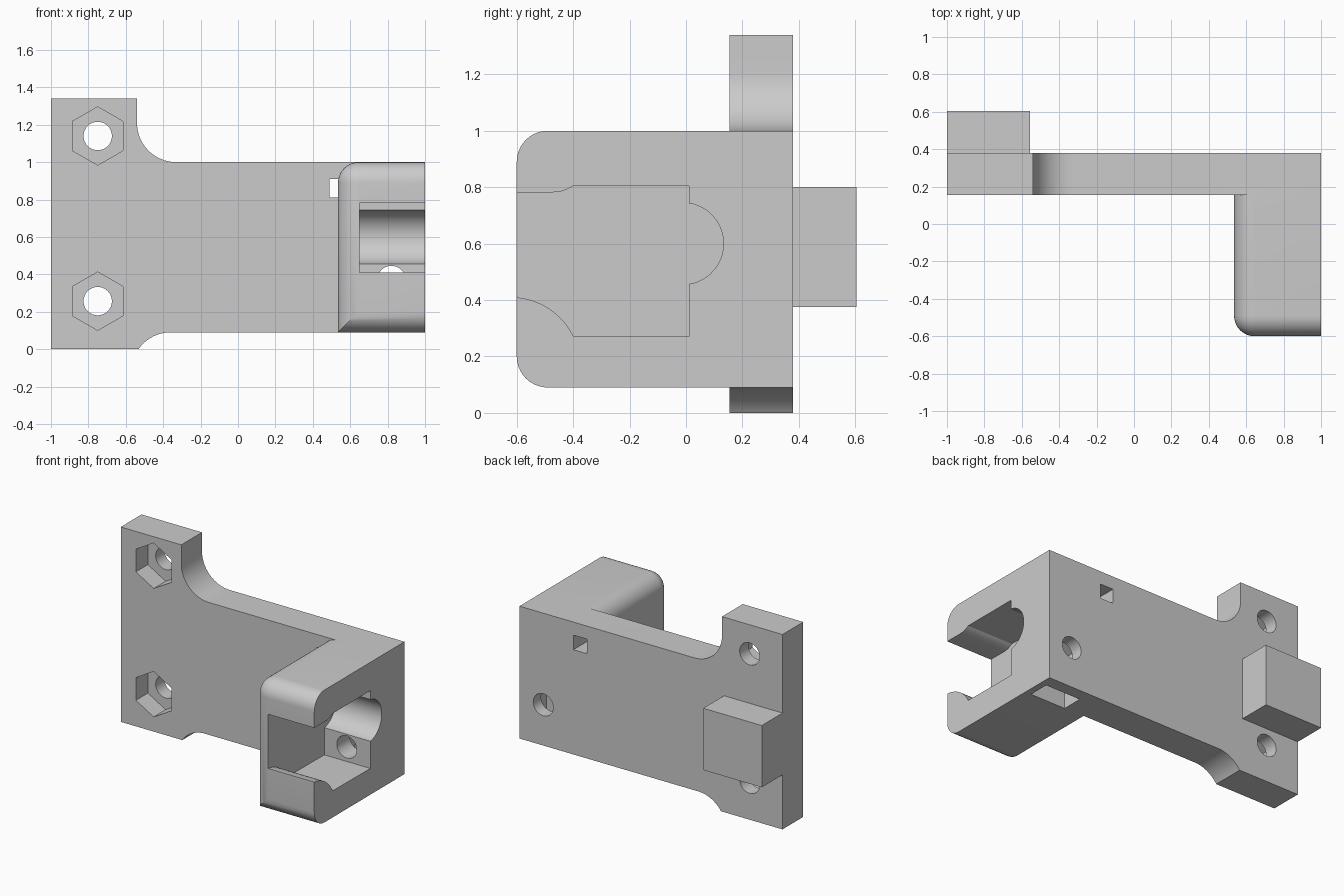
import bpy, bmesh
from math import cos, sin, radians
from mathutils import Vector

cube = bpy.data.objects.get("Cube")
if cube:
    bpy.data.objects.remove(cube, do_unlink=True)

grey = bpy.data.materials.new("plain grey")
grey.use_nodes = True
grey.diffuse_color = (0.6, 0.6, 0.6, 1)
grey.node_tree.nodes["Principled BSDF"].inputs["Base Color"].default_value = (0.6, 0.6, 0.6, 1)


def arc(cu, cv, r, a0, a1, n=16):
    """Points on an arc, angles in degrees."""
    angles = [radians(a0 + (a1 - a0) * i / n) for i in range(n + 1)]
    return [(cu + r * cos(a), cv + r * sin(a)) for a in angles]


def make_object(name, bm):
    bmesh.ops.recalc_face_normals(bm, faces=bm.faces[:])
    mesh = bpy.data.meshes.new(name)
    bm.to_mesh(mesh)
    bm.free()
    mesh.materials.append(grey)
    ob = bpy.data.objects.new(name, mesh)
    bpy.context.collection.objects.link(ob)
    return ob


def prism(name, points, axis, lo, hi):
    """Extrude a profile along y (points are x, z) or along x (points are y, z)."""
    bm = bmesh.new()
    place = (lambda u, v: (u, lo, v)) if axis == "y" else (lambda u, v: (lo, u, v))
    face = bm.faces.new([bm.verts.new(place(u, v)) for u, v in points])
    ext = bmesh.ops.extrude_face_region(bm, geom=[face])
    move = Vector((0, hi - lo, 0) if axis == "y" else (hi - lo, 0, 0))
    bmesh.ops.translate(bm, vec=move, verts=[g for g in ext["geom"] if isinstance(g, bmesh.types.BMVert)])
    return make_object(name, bm)


def box(name, x0, x1, y0, y1, z0, z1):
    return prism(name, [(x0, z0), (x1, z0), (x1, z1), (x0, z1)], "y", y0, y1)


def combine(target, other, operation):
    """Apply a boolean and remove the helper."""
    mod = target.modifiers.new(operation, "BOOLEAN")
    mod.operation = operation
    mod.solver = "EXACT"
    mod.object = other
    other.hide_render = True
    graph = bpy.context.evaluated_depsgraph_get()
    mesh = bpy.data.meshes.new_from_object(target.evaluated_get(graph))
    target.modifiers.clear()
    target.data = mesh
    bpy.data.objects.remove(other, do_unlink=True)


BACK, FRONT = 0.38, 0.155

# Mounting plate with concave shoulders
outline = [(-1, 0)] + arc(-0.36, -0.12, 0.21, 145.2, 90)
outline += [(1, 0.09), (1, 1)] + arc(-0.33, 1.21, 0.21, 270, 180) + [(-0.54, 1.34), (-1, 1.34)]
bracket = prism("bracket", outline, "y", FRONT, BACK)

# Holder block, rounded on the front edges and the inner top edge
block = box("holder_block", 0.535, 1, -0.6, 0.25, 0.09, 1)
bm = bmesh.new()
bm.from_mesh(block.data)
rounded = []
for e in bm.edges:
    mid = (e.verts[0].co + e.verts[1].co) / 2
    front, left = mid.y < -0.59, mid.x < 0.54
    top, bottom = mid.z > 0.99, mid.z < 0.1
    if (front and (left or top or bottom)) or (left and top):
        rounded.append(e)
bmesh.ops.bevel(bm, geom=rounded, offset=0.11, offset_type="OFFSET",
                segments=10, profile=0.5, affect="EDGES", clamp_overlap=True)
bmesh.ops.recalc_face_normals(bm, faces=bm.faces[:])
bm.to_mesh(block.data)
bm.free()
combine(bracket, block, "UNION")

# Rear locating peg
combine(bracket, box("rear_peg", -1, -0.555, 0.3, 0.605, 0.375, 0.8), "UNION")

# Holder pocket with side bore and flared front mouth
pocket = [(-0.7, 0.41)] + arc(-0.62, 0.165, 0.245, 85.3, 26.2)
pocket += [(0.01, 0.27)] + arc(-0.012, 0.6, 0.145, -81, 81, 24)
pocket += [(0.01, 0.805), (-0.4, 0.805)] + arc(-0.47, 0.9, 0.118, -53.5, -90, 8) + [(-0.7, 0.782)]
combine(bracket, prism("pocket_cutter", pocket, "x", 0.65, 1.2), "DIFFERENCE")


def bolt_cut(x, z, y0, y1):
    combine(bracket, prism("bolt_cutter", arc(x, z, 0.076, 0, 360, 32)[:-1], "y", y0, y1), "DIFFERENCE")


def hexagon(x, z):
    return arc(x, z, 0.156, 30, 390, 6)[:-1]


# Plate bolts with hexagonal nut recesses
for z in (1.14, 0.257):
    combine(bracket, prism("nut_cutter", hexagon(-0.75, z), "y", 0.1, 0.285), "DIFFERENCE")
    bolt_cut(-0.75, z, 0.2, 0.5)

# Clamp bolt with nut slot open at the bottom
top_half = arc(0.82, 0.37, 0.156, 30, 150, 2)
slot = top_half + [(top_half[-1][0], 0), (top_half[0][0], 0)]
combine(bracket, prism("nut_slot_cutter", slot, "y", 0.15, 0.295), "DIFFERENCE")
bolt_cut(0.82, 0.37, -0.05, 0.5)

# Square tie hole through the plate
combine(bracket, box("tie_cutter", 0.488, 0.59, FRONT - 0.002, 0.5, 0.81, 0.91), "DIFFERENCE")

bpy.ops.object.select_all(action="DESELECT")
bracket.select_set(True)
bpy.context.view_layer.objects.active = bracket
bpy.ops.object.shade_smooth_by_angle(angle=radians(25))
